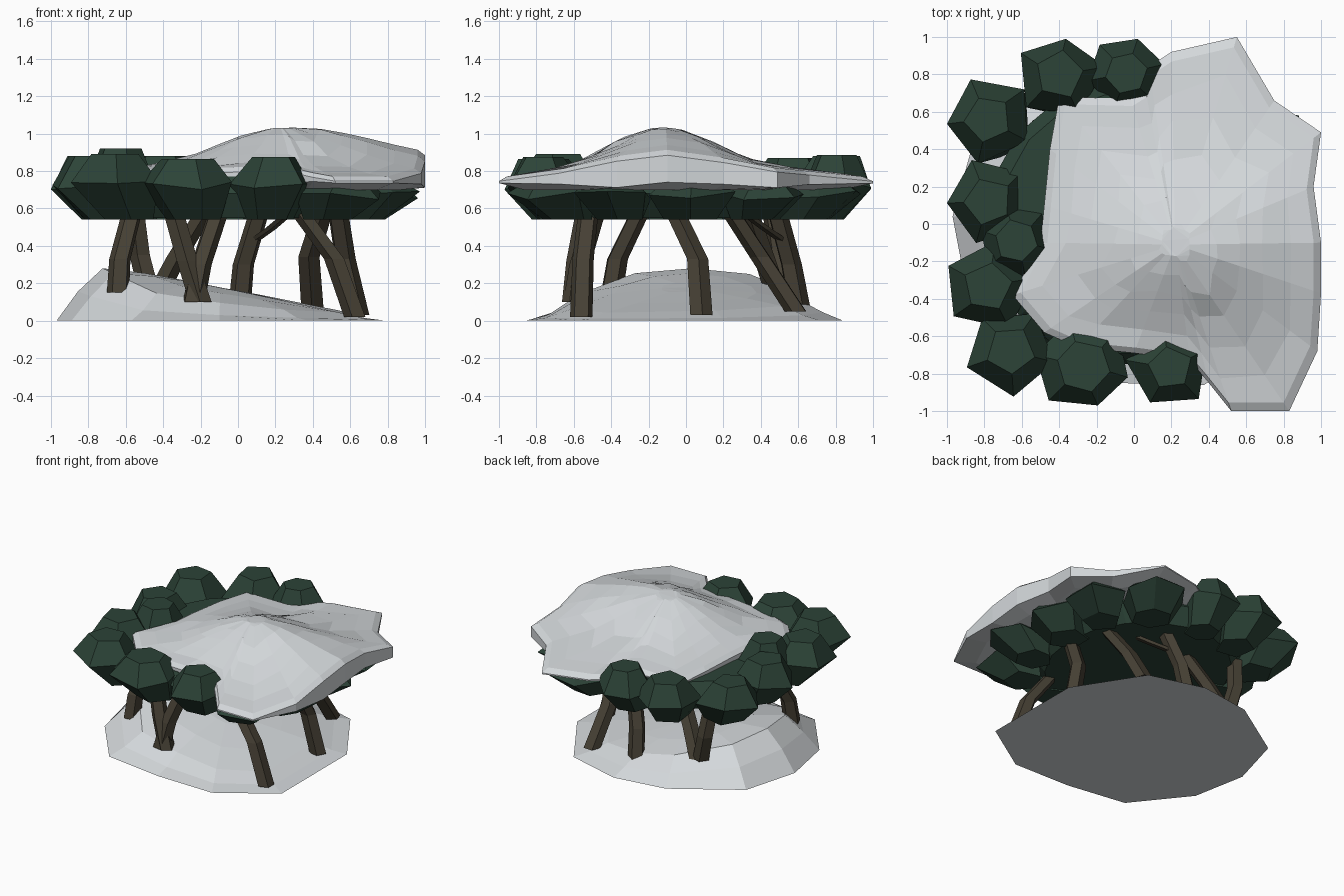
import bpy, bmesh, math, random
random.seed(4)


def mat(name, c):
    m = bpy.data.materials.new(name)
    m.diffuse_color = (*c, 1)
    return m


SNOW = mat("snow", (0.66, 0.69, 0.71))
LEAF = mat("dark_leaf", (0.025, 0.056, 0.038))
BARK = mat("bark", (0.062, 0.052, 0.035))


def loft(name, rings, material):
    """Skin a list of equal-length point rings, capped at both ends."""
    bm = bmesh.new()
    vs = [[bm.verts.new(p) for p in r] for r in rings]
    n = len(vs[0])
    for a, b in zip(vs, vs[1:]):
        for i in range(n):
            j = (i + 1) % n
            bm.faces.new((a[i], a[j], b[j], b[i]))
    bm.faces.new(vs[0][::-1])
    bm.faces.new(vs[-1])
    bmesh.ops.triangulate(bm, faces=[f for f in bm.faces if len(f.verts) > 6])
    bmesh.ops.recalc_face_normals(bm, faces=bm.faces)
    me = bpy.data.meshes.new(name)
    bm.to_mesh(me)
    bm.free()
    me.materials.append(material)
    ob = bpy.data.objects.new(name, me)
    bpy.context.collection.objects.link(ob)
    return ob


def lerp(x, pts):
    for (a, u), (b, v) in zip(pts, pts[1:]):
        if x <= b:
            return u + (v - u) * max(0, (x - a) / (b - a))
    return pts[-1][1]


# snowy ground mound, highest at the left
base = [(0.79, -0.59), (0.375, -0.86), (-0.1, -0.85), (-0.57, -0.78), (-0.89, -0.38), (-0.97, 0.04),
        (-0.85, 0.47), (-0.37, 0.78), (0.04, 0.84), (0.47, 0.72), (0.79, 0.22)]
rings = []
for s, k in ((1, 0), (0.87, 0.5), (0.72, 1), (0.45, 1.03), (0.15, 1.04)):
    ring = []
    for x, y in base:
        x, y = (x + 0.09) * s - 0.09, y * s
        z = (0.285 - 0.185 * (x + 0.7)) * (1 - (1.2 if y < 0 else 0.75) * y * y) * k
        ring.append((x, y, max(0, min(z, 0.28))))
    rings.append(ring)
loft("ground_mound", rings, SNOW)

# bent trunks: each path runs from ground to canopy
trunks = [
    [(-0.64, -0.40, 0.15), (-0.63, -0.37, 0.33), (-0.56, -0.24, 0.60)],
    [(-0.20, -0.60, 0.10), (-0.27, -0.58, 0.32), (-0.35, -0.53, 0.60)],
    [(-0.24, -0.60, 0.10), (-0.20, -0.57, 0.30), (-0.10, -0.48, 0.60)],
    [(-0.47, 0.48, 0.15), (-0.52, 0.50, 0.35), (-0.55, 0.46, 0.60)],
    [(-0.43, 0.48, 0.15), (-0.33, 0.42, 0.34), (-0.17, 0.33, 0.60)],
    [(0.01, 0.60, 0.08), (0.03, 0.56, 0.30), (0.12, 0.48, 0.60)],
    [(0.40, 0.59, 0.05), (0.38, 0.40, 0.34), (0.46, 0.23, 0.60)],
    [(0.64, 0.08, 0.03), (0.57, 0.06, 0.33), (0.53, -0.07, 0.60)],
    [(0.63, -0.56, 0.02), (0.52, -0.55, 0.33), (0.32, -0.52, 0.60)],
    [(0.07, 0.53, 0.42), (0.17, 0.43, 0.49), (0.30, 0.28, 0.60)],
]
for i, path in enumerate(trunks):
    rings = []
    r0 = 0.063 if i < 9 else 0.035
    for k, p in enumerate(path):
        r = r0 * (1 - 0.05 * k)
        rings.append([(p[0] + r * math.cos(a), p[1] + r * math.sin(a), p[2])
                      for a in [0.4 + i * 0.5 + j * math.tau / 5 for j in range(5)]])
    loft(f"trunk_{i + 1}", rings, BARK)

# flat-bottomed leaf slab
rings = []
for rx, ry, z in ((0.64, 0.70, 0.55), (0.75, 0.76, 0.68), (0.68, 0.70, 0.77)):
    rings.append([(-0.04 + rx * math.cos(a), ry * math.sin(a), z)
                  for a in [j * math.tau / 18 for j in range(18)]])
loft("leaf_slab", rings, LEAF)

# faceted leaf clumps round the rim: x, y, radius, top height
clumps = [(-0.40, 0.80, 0.23, 0.88), (-0.04, 0.81, 0.20, 0.885), (-0.78, 0.56, 0.235, 0.87),
          (-0.78, 0.12, 0.23, 0.88), (-0.63, -0.09, 0.20, 0.92), (-0.78, -0.33, 0.235, 0.88),
          (-0.66, -0.68, 0.23, 0.89), (-0.27, -0.76, 0.25, 0.865), (0.19, -0.77, 0.215, 0.875),
          (0.56, -0.72, 0.23, 0.75), (0.73, -0.40, 0.22, 0.75), (0.72, 0.03, 0.23, 0.76),
          (0.70, 0.42, 0.22, 0.75), (0.42, 0.72, 0.23, 0.75)]
for i, (x, y, r, top) in enumerate(clumps):
    n = 6 if i % 3 == 1 else 5
    t = random.uniform(0, 6)
    low = top < 0.8
    rings = []
    # each clump is a squat diamond leaning inward below the rim
    for s, z, pull in ((0.62, 0.54, 0.88), (1.04, 0.67 if low else 0.725, 1), (0.56, top, 1)):
        rings.append([(max(-1, x * pull + r * s * random.uniform(0.93, 1.07) * math.cos(a)),
                       max(-0.97, min(0.99, y * pull + r * s * random.uniform(0.93, 1.07) * math.sin(a))),
                       z + (random.uniform(-0.025, 0.025) if 0.6 < z < top else 0))
                      for a in [t + j * math.tau / n for j in range(n)]])
    loft(f"leaf_clump_{i + 1}", rings, LEAF)

# snow cap: ridge along x, low flanks, overhanging on the right
edge = [(1, 0.49), (0.75, 0.66), (0.55, 1), (0.2, 0.92), (0.08, 0.84), (0.06, 0.72), (-0.02, 0.67),
        (-0.4, 0.68), (-0.45, 0.4), (-0.48, 0.1), (-0.5, -0.1), (-0.65, -0.38), (-0.48, -0.58),
        (-0.3, -0.66), (0, -0.69), (0.3, -0.73), (0.4, -0.85), (0.52, -1), (0.83, -1),
        (0.98, -0.68), (1, -0.37), (1, -0.1), (0.96, 0.2)]
crest = [(-0.65, 0.81), (-0.45, 0.83), (-0.2, 0.90), (0, 0.985), (0.2, 1.035),
         (0.4, 1.03), (0.7, 0.985), (0.85, 0.94), (1, 0.905)]
CX, CY = 0.22, -0.11


def height(x, y):
    flank = 0.82 - 0.055 * y * y
    g = math.exp(-((y + 0.12) / 0.27) ** 2 / 2)
    return flank + (lerp(x, crest) - flank) * g


rings = [[(CX + (x - CX) * 0.5, CY + (y - CY) * 0.5, 0.70) for x, y in edge],
         [(CX + (x - CX) * 0.85, CY + (y - CY) * 0.85, 0.70) for x, y in edge],
         [(x, y, min(height(x, y) - 0.03, 0.745 - 0.035 * math.sin(3.6 * abs(y)) ** 2))
          for x, y in edge]]
for s in (1, 0.95, 0.8, 0.62, 0.45, 0.28, 0.1):
    ring = []
    for x, y in edge:
        j = 0 if s >= 0.95 or s == 0.1 else random.uniform(-0.025, 0.025)
        x, y = CX + (x - CX) * (s + j), CY + (y - CY) * (s + j)
        ring.append((x, y, height(x, y) + j * 0.4 - (0.02 if s == 1 else 0)))
    rings.append(ring)
loft("snow_cap", rings, SNOW)
